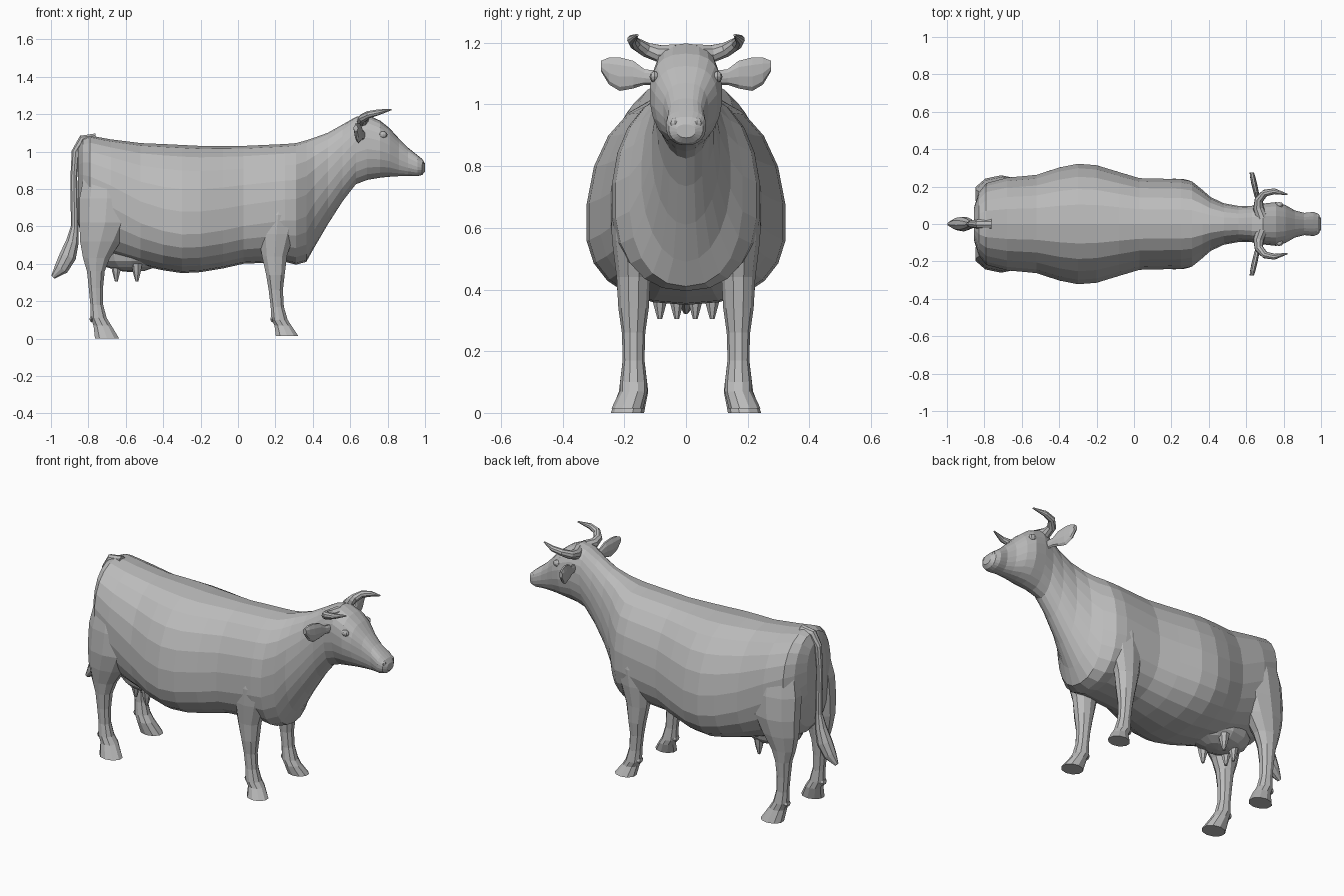
import bpy, bmesh, math
from mathutils import Vector, Matrix

grey = bpy.data.materials.new("plain grey")
grey.diffuse_color = (0.5, 0.5, 0.5, 1)
X, Y, Z = Vector((1, 0, 0)), Vector((0, 1, 0)), Vector((0, 0, 1))


def finish(name, bm, mirror=False):
    bmesh.ops.recalc_face_normals(bm, faces=bm.faces)
    me = bpy.data.meshes.new(name)
    bm.to_mesh(me)
    bm.free()
    me.materials.append(grey)
    ob = bpy.data.objects.new(name, me)
    bpy.context.collection.objects.link(ob)
    if mirror:
        m = ob.modifiers.new("mirror", 'MIRROR')
        m.use_axis = (False, True, False)
        m.use_mirror_merge = False


def skin(name, loops, mirror=False):
    bm = bmesh.new()
    rings = [[bm.verts.new(p) for p in loop] for loop in loops]
    for a, b in zip(rings, rings[1:]):
        for i in range(len(a)):
            j = (i + 1) % len(a)
            bm.faces.new((a[i], a[j], b[j], b[i]))
    bm.faces.new(rings[0])
    bm.faces.new(rings[-1])
    finish(name, bm, mirror)


def tube(name, rings, ref, across, axis=None, mirror=False, n=9):
    """Rings are (x, y, z, radius along ref); across gives the other radius."""
    pts = [Vector(r[:3]) for r in rings]
    loops = []
    for i, p in enumerate(pts):
        t = axis or (pts[min(i + 1, len(pts) - 1)] - pts[max(i - 1, 0)]).normalized()
        u = (ref - t * ref.dot(t)).normalized()
        v = t.cross(u)
        r = rings[i][3]
        loops.append([p + u * r * math.cos(a) + v * across(r) * math.sin(a)
                      for a in (math.tau * (k + 0.5) / n for k in range(n))])
    skin(name, loops, mirror)


def ball(name, centre, size, mirror=False, u=12, v=8):
    bm = bmesh.new()
    bmesh.ops.create_uvsphere(bm, u_segments=u, v_segments=v, radius=1,
                              matrix=Matrix.LocRotScale(Vector(centre), None, Vector(size)))
    finish(name, bm, mirror)


def section(x, top, bottom, w, n=22):
    """Rounded body section: low and wide at the belly, higher elsewhere."""
    d = x + 0.3
    rise = min(0.2, 1.1 * d * d) if d < 0 else min(0.18, 0.2 * d * d)
    mid = bottom + (top - bottom) * (0.37 + rise)
    upper = 0.78 if x > 0.6 else 0.9
    lower = 1.0 if 0.38 < x < 0.85 else 0.87
    loop = []
    for k in range(n):
        c, s = math.cos(math.tau * k / n), math.sin(math.tau * k / n)
        p, h = (upper, top - mid) if c > 0 else (lower, mid - bottom)
        loop.append((x, math.copysign(abs(s) ** p, s) * w,
                     mid + math.copysign(abs(c) ** p, c) * h))
    return loop


# Trunk, neck and head in one skin: (x, top, bottom, half width)
skin("body_and_head", [section(*s) for s in (
    (-0.855, 1.02, 0.62, 0.09),
    (-0.83, 1.07, 0.52, 0.17),
    (-0.79, 1.085, 0.47, 0.22),
    (-0.68, 1.065, 0.43, 0.25),
    (-0.52, 1.045, 0.39, 0.265),
    (-0.40, 1.04, 0.365, 0.305),
    (-0.30, 1.035, 0.35, 0.325),
    (-0.20, 1.03, 0.355, 0.317),
    (-0.08, 1.03, 0.375, 0.28),
    (0.03, 1.03, 0.40, 0.247),
    (0.25, 1.04, 0.41, 0.242),
    (0.31, 1.045, 0.395, 0.23),
    (0.365, 1.06, 0.41, 0.185),
    (0.41, 1.075, 0.49, 0.145),
    (0.48, 1.10, 0.61, 0.112),
    (0.56, 1.145, 0.735, 0.097),
    (0.63, 1.185, 0.825, 0.098),
    (0.69, 1.198, 0.848, 0.11),
    (0.76, 1.165, 0.86, 0.118),
    (0.81, 1.125, 0.865, 0.102),
    (0.86, 1.07, 0.868, 0.073),
    (0.91, 1.02, 0.868, 0.06),
    (0.96, 0.98, 0.868, 0.065),
    (0.985, 0.96, 0.875, 0.055),
    (1.0, 0.935, 0.892, 0.03))])


# Legs with hooves: (x, height, half depth), feet turned slightly out
def legs(name, profile):
    rings = [(x, 0.19 if z < 0.05 else 0.17 - max(0, z - 0.6) * 0.1, z, r)
             for x, z, r in profile]
    tube(name, rings, X, lambda r: 0.02 + 0.5 * r if r > 0.06 else 0.95 * r,
         -Z, True, 10)


legs("front_legs", (
    (0.22, 0.80, 0.10), (0.215, 0.66, 0.12), (0.205, 0.56, 0.10),
    (0.195, 0.44, 0.07), (0.20, 0.34, 0.052), (0.202, 0.26, 0.04),
    (0.21, 0.17, 0.037), (0.222, 0.10, 0.046), (0.24, 0.07, 0.047),
    (0.262, 0.015, 0.063)))
legs("hind_legs", (
    (-0.70, 0.92, 0.12), (-0.70, 0.75, 0.155), (-0.71, 0.62, 0.145),
    (-0.735, 0.52, 0.115), (-0.757, 0.43, 0.075), (-0.76, 0.36, 0.05),
    (-0.76, 0.27, 0.04), (-0.755, 0.18, 0.036), (-0.745, 0.11, 0.045),
    (-0.725, 0.07, 0.05), (-0.70, 0.0, 0.068)))

# Dewclaws behind every foot
for part, x in (("front_dewclaws", 0.185), ("hind_dewclaws", -0.782)):
    ball(part, (x, 0.17, 0.105), (0.014, 0.03, 0.018), True, 6, 4)

# Udder and teats
ball("udder", (-0.57, 0, 0.45), (0.19, 0.135, 0.095))
for part, x, y in (("front_teats", -0.54, 0.085), ("rear_teats", -0.65, 0.03)):
    tube(part, [(x, y, 0.40, 0.03), (x, y, 0.355, 0.022), (x, y, 0.305, 0.008)],
         X, lambda r: r, -Z, True, 7)

# Tail ending in a brush
tube("tail", [(x, 0, z, r) for x, z, r in (
    (-0.76, 1.065, 0.028), (-0.83, 1.06, 0.025), (-0.868, 1.0, 0.019),
    (-0.878, 0.86, 0.016), (-0.873, 0.60, 0.018), (-0.885, 0.52, 0.03),
    (-0.91, 0.44, 0.04), (-0.945, 0.375, 0.034), (-0.99, 0.328, 0.01))],
    Y, lambda r: 1.15 * r)

# Horns sweep out, then forward
tube("horns", [
    (0.685, 0.03, 1.165, 0.032), (0.665, 0.085, 1.165, 0.029),
    (0.668, 0.13, 1.178, 0.024), (0.70, 0.165, 1.198, 0.02),
    (0.75, 0.175, 1.21, 0.016), (0.82, 0.158, 1.225, 0.004)],
    Z, lambda r: r, None, True)

# Leaf-shaped ears: (reach, height, half height)
tube("ears", [(0.69 - 0.22 * y, y, z, r) for y, z, r in (
    (0.08, 1.085, 0.024), (0.135, 1.09, 0.026), (0.17, 1.098, 0.046),
    (0.215, 1.10, 0.056), (0.25, 1.11, 0.045), (0.275, 1.125, 0.018))],
    Z, lambda r: 0.01 + 0.1 * r, Y, True)

# Eyes and nostril rims
ball("eyes", (0.775, 0.102, 1.09), (0.024, 0.016, 0.018), True, 8, 6)
ball("nostrils", (0.977, 0.036, 0.938), (0.018, 0.018, 0.02), True, 8, 6)
